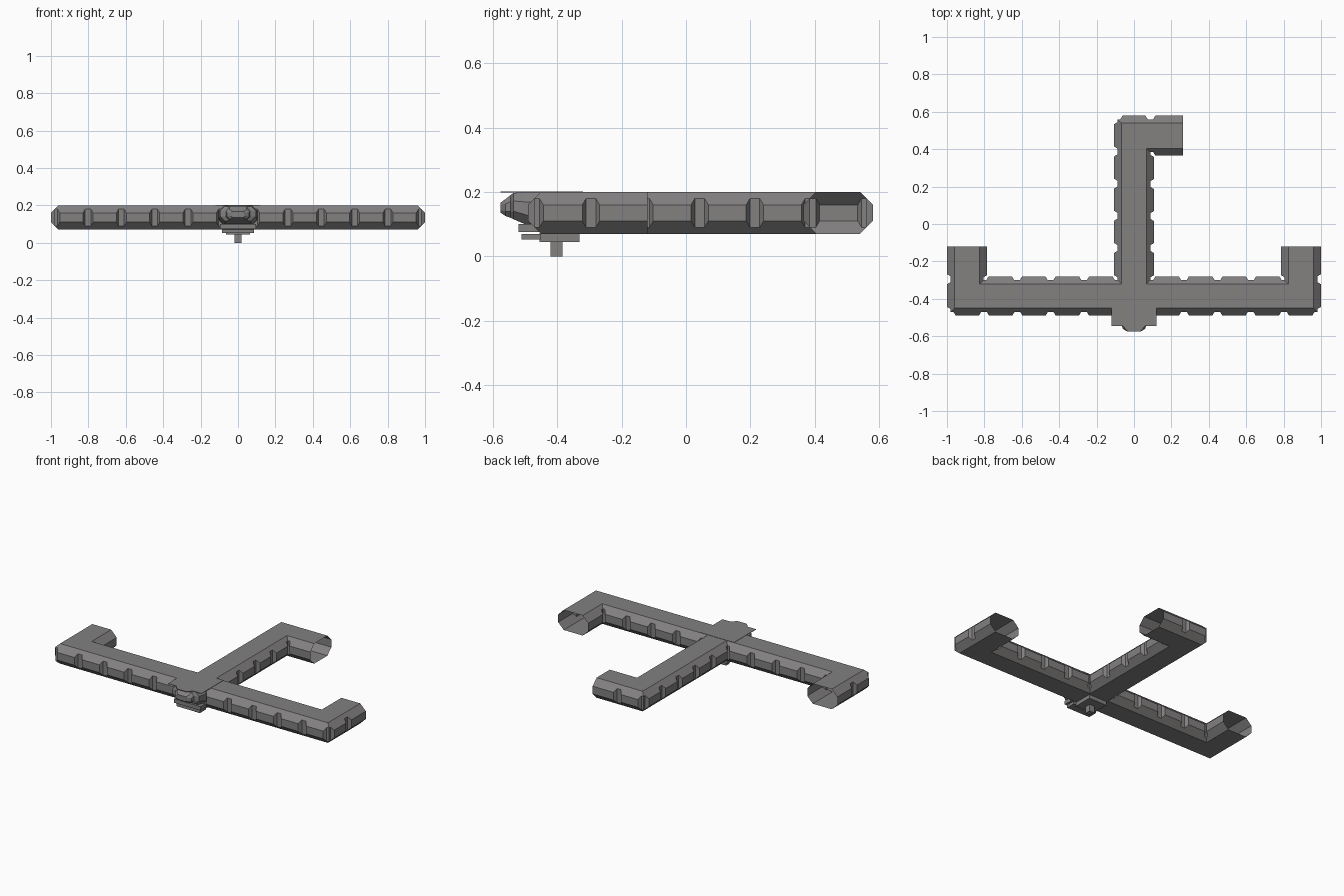
import bpy, bmesh
from mathutils import Vector

if "Cube" in bpy.data.objects:
    bpy.data.objects.remove(bpy.data.objects["Cube"])

mat = bpy.data.materials.new("hull grey")
mat.diffuse_color = (0.225, 0.218, 0.217, 1)
mat.use_nodes = True
mat.node_tree.nodes["Principled BSDF"].inputs["Base Color"].default_value = mat.diffuse_color

Z0, Z1 = 0.07, 0.20      # corridor floor and roof
C = 0.02                 # depth of one chamfer step
GAP, SLOPE = 0.015, 0.012  # groove half width, slope of panel ends


def finish(bm, name, recalc=False):
    bmesh.ops.remove_doubles(bm, verts=bm.verts, dist=1e-5)
    if recalc:
        bmesh.ops.recalc_face_normals(bm, faces=bm.faces)
    me = bpy.data.meshes.new(name)
    bm.to_mesh(me)
    bm.free()
    me.materials.append(mat)
    ob = bpy.data.objects.new(name, me)
    bpy.context.collection.objects.link(ob)
    return ob


def face(bm, pts):
    bm.faces.new([bm.verts.new(p) for p in pts])


# Plan of the corridors at groove depth; edges in OPEN are open tube ends
plan = [(-.98, -.47), (.98, -.47), (.98, -.12), (.805, -.12), (.805, -.30),
        (.0875, -.30), (.0875, .385), (.2625, .385), (.2625, .56), (-.0875, .56),
        (-.0875, -.30), (-.805, -.30), (-.805, -.12), (-.98, -.12)]
plan = [Vector((x, y, 0)) for x, y in plan]
OPEN = {2, 7, 12}
N = len(plan)


def normal(i):
    d = (plan[(i + 1) % N] - plan[i]).normalized()
    return Vector((d.y, -d.x, 0))


def offset(i, dist):
    p = plan[i % N].copy()
    for e in ((i - 1) % N, i % N):
        if e not in OPEN:
            p += normal(e) * dist
    return p


def at(p, z):
    return Vector((p.x, p.y, z))


# Roof and floor plates
bm = bmesh.new()
inner = [offset(i, -C) for i in range(N)]
face(bm, [at(p, Z1) for p in inner])
face(bm, [at(p, Z0) for p in reversed(inner)])
finish(bm, "corridor_roof_and_floor")

# Walls: chamfers, grooves and raised panels
walls, panels = bmesh.new(), bmesh.new()
for i in range(N):
    if i in OPEN:
        continue
    a, b = plan[i], plan[(i + 1) % N]
    ia, ib = inner[i], inner[(i + 1) % N]
    d, n = (b - a).normalized(), normal(i)
    L = (b - a).length
    face(walls, [at(ia, Z1), at(a, Z1 - C), at(b, Z1 - C), at(ib, Z1)])
    face(walls, [at(ib, Z0), at(b, Z0 + C), at(a, Z0 + C), at(ia, Z0)])

    def groove(s0, s1):
        face(walls, [at(a + d * s0, Z0 + C), at(a + d * s1, Z0 + C),
                     at(a + d * s1, Z1 - C), at(a + d * s0, Z1 - C)])

    count = round(L / 0.175)
    for k in range(count):
        s0, s1 = L * k / count, L * (k + 1) / count
        if i == 0 and k == count // 2:      # doorway position
            groove(s0, s1)
            continue
        open0 = k == 0 and (i - 1) % N in OPEN
        open1 = k == count - 1 and (i + 1) % N in OPEN
        p0, p1 = s0 + (0 if open0 else GAP), s1 - (0 if open1 else GAP)
        q0, q1 = p0 + (0 if open0 else SLOPE), p1 - (0 if open1 else SLOPE)
        if not open0:
            groove(s0, p0)
        if not open1:
            groove(p1, s1)
        low, high = (Z0 + C, Z0 + 2 * C), (Z1 - C, Z1 - 2 * C)
        A = [at(a + d * p0, low[0]), at(a + d * q0 + n * C, low[1]),
             at(a + d * q0 + n * C, high[1]), at(a + d * p0, high[0])]
        B = [at(a + d * p1, low[0]), at(a + d * q1 + n * C, low[1]),
             at(a + d * q1 + n * C, high[1]), at(a + d * p1, high[0])]
        for j in range(3):
            face(panels, [A[j], B[j], B[j + 1], A[j + 1]])
        if not open0:
            face(panels, list(reversed([A[3], A[2], A[1], A[0]]))[::-1])
        if not open1:
            face(panels, B)
finish(walls, "corridor_walls")
finish(panels, "wall_panels")


# Entrance pieces
def prism(name, pts, z0, z1):
    bm = bmesh.new()
    lo, hi = [bm.verts.new((x, y, z0)) for x, y in pts], [bm.verts.new((x, y, z1)) for x, y in pts]
    bm.faces.new(lo)
    bm.faces.new(hi)
    for k in range(len(pts)):
        m = (k + 1) % len(pts)
        bm.faces.new((lo[k], lo[m], hi[m], hi[k]))
    return finish(bm, name, True)


def box(name, hx, y0, y1, z0, z1):
    return prism(name, [(-hx, y0), (hx, y0), (hx, y1), (-hx, y1)], z0, z1)


half = [(.035, -.575), (.06, -.545), (.12, -.545), (.12, -.32)]
prism("entrance_canopy", half + [(-x, y) for x, y in reversed(half)], .1985, .202)

# Tapering octagonal porch: y, half width, bottom, top, chamfer
bm = bmesh.new()
rings = []
for y, w, z0, z1, c in [(-.45, .105, .085, .199, .03), (-.50, .10, .10, .199, .03),
                        (-.535, .095, .115, .197, .025), (-.545, .065, .12, .19, .02),
                        (-.56, .06, .125, .178, .015), (-.575, .036, .135, .167, .008)]:
    o = [(w, z0 + c), (w, z1 - c), (w - c, z1), (-w + c, z1),
         (-w, z1 - c), (-w, z0 + c), (-w + c, z0), (w - c, z0)]
    rings.append([bm.verts.new((x, y, z)) for x, z in o])
for r, s in zip(rings, rings[1:]):
    for k in range(8):
        m = (k + 1) % 8
        bm.faces.new((r[k], r[m], s[m], s[k]))
bm.faces.new(rings[-1])
finish(bm, "entrance_porch", True)

box("upper_step", .095, -.52, -.45, .075, .10)
box("lower_step", .085, -.51, -.45, .052, .07)
box("base_plate", .065, -.455, -.33, .045, .072)
box("support_post", .018, -.42, -.384, 0, .05)
